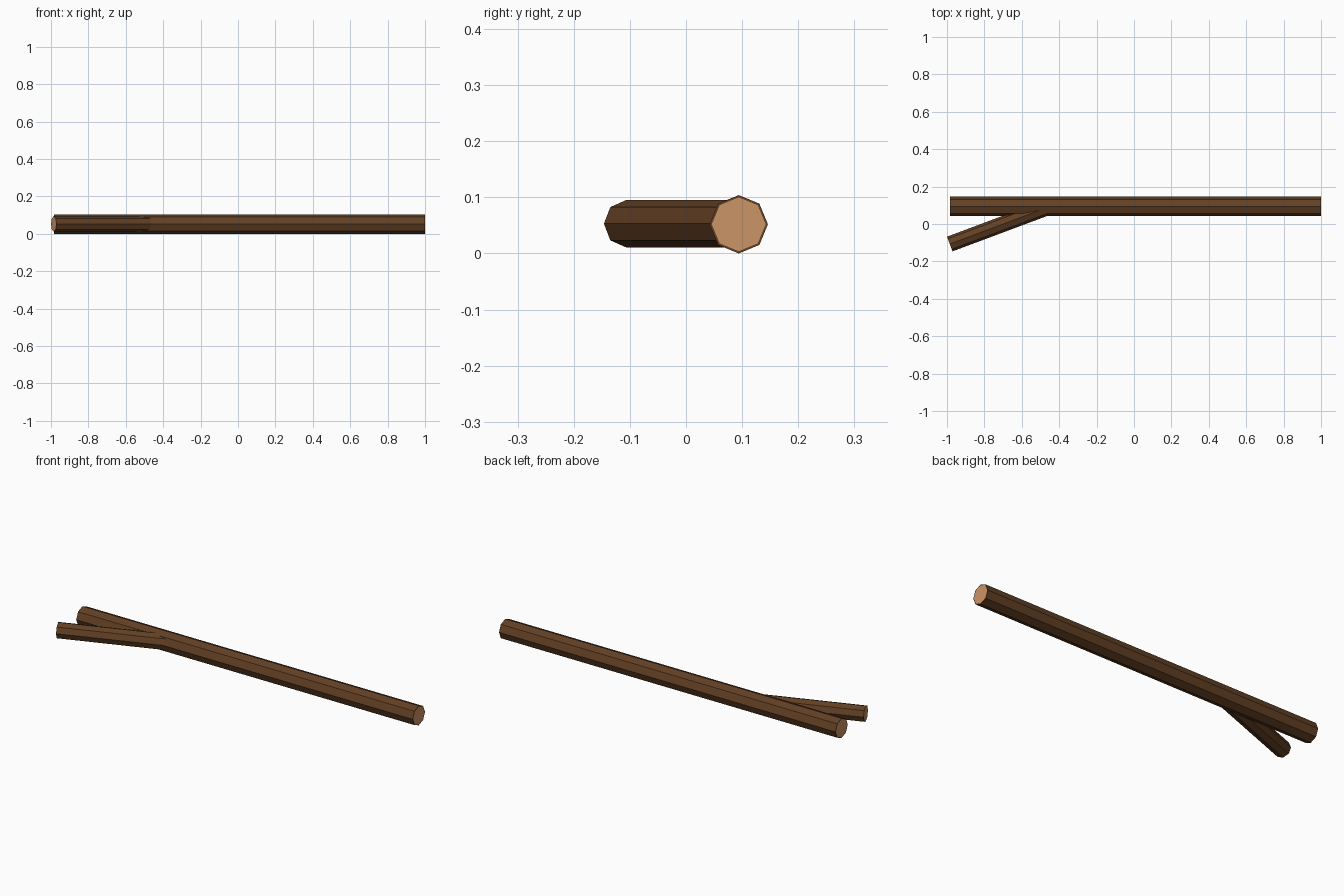
import bpy, bmesh, math
from mathutils import Vector, Matrix

if "Cube" in bpy.data.objects:
    bpy.data.objects.remove(bpy.data.objects["Cube"])


def material(name, rgb):
    m = bpy.data.materials.new(name)
    m.diffuse_color = (*rgb, 1.0)
    m.use_nodes = True
    m.node_tree.nodes["Principled BSDF"].inputs["Base Color"].default_value = m.diffuse_color
    return m


bark = material("dark brown bark", (0.125, 0.052, 0.018))
wood = material("pale cut wood", (0.60, 0.30, 0.135))


def log(name, start, end, radius, rim):
    """Eight-sided log between two points, with cut-wood ends inside a thin bark rim."""
    start, end = Vector(start), Vector(end)
    axis = (end - start).normalized()
    up = Vector((0, 0, 1))
    side = up.cross(axis)
    bm = bmesh.new()
    bmesh.ops.create_cone(bm, cap_ends=True, segments=8, radius1=radius,
                          radius2=radius, depth=(end - start).length)
    # cylinder axis z -> log axis, corners pointing straight up and sideways
    rot = Matrix((side, up, -side.cross(up) * -1)).transposed()
    rot.col[2] = axis
    bmesh.ops.transform(bm, matrix=Matrix.Translation((start + end) / 2) @ rot.to_4x4(),
                        verts=bm.verts)
    bmesh.ops.recalc_face_normals(bm, faces=bm.faces)
    # sawn ends
    caps = [f for f in bm.faces if len(f.verts) == 8]
    bmesh.ops.inset_individual(bm, faces=caps, thickness=rim)
    for f in caps:
        f.material_index = 1
    mesh = bpy.data.meshes.new(name)
    bm.to_mesh(mesh)
    bm.free()
    mesh.materials.append(bark)
    mesh.materials.append(wood)
    obj = bpy.data.objects.new(name, mesh)
    bpy.context.collection.objects.link(obj)
    return obj


# long straight log
log("main_log", (-0.983, 0.094, 0.052), (1.0, 0.094, 0.052), 0.052, 0.004)

# thinner side branch running into the log at about 20 degrees
angle = math.radians(20.5)
tip = Vector((-0.985, -0.107, 0.053))
log("side_branch", tip, tip + 0.575 * Vector((math.cos(angle), math.sin(angle), 0)),
    0.042, 0.003)
